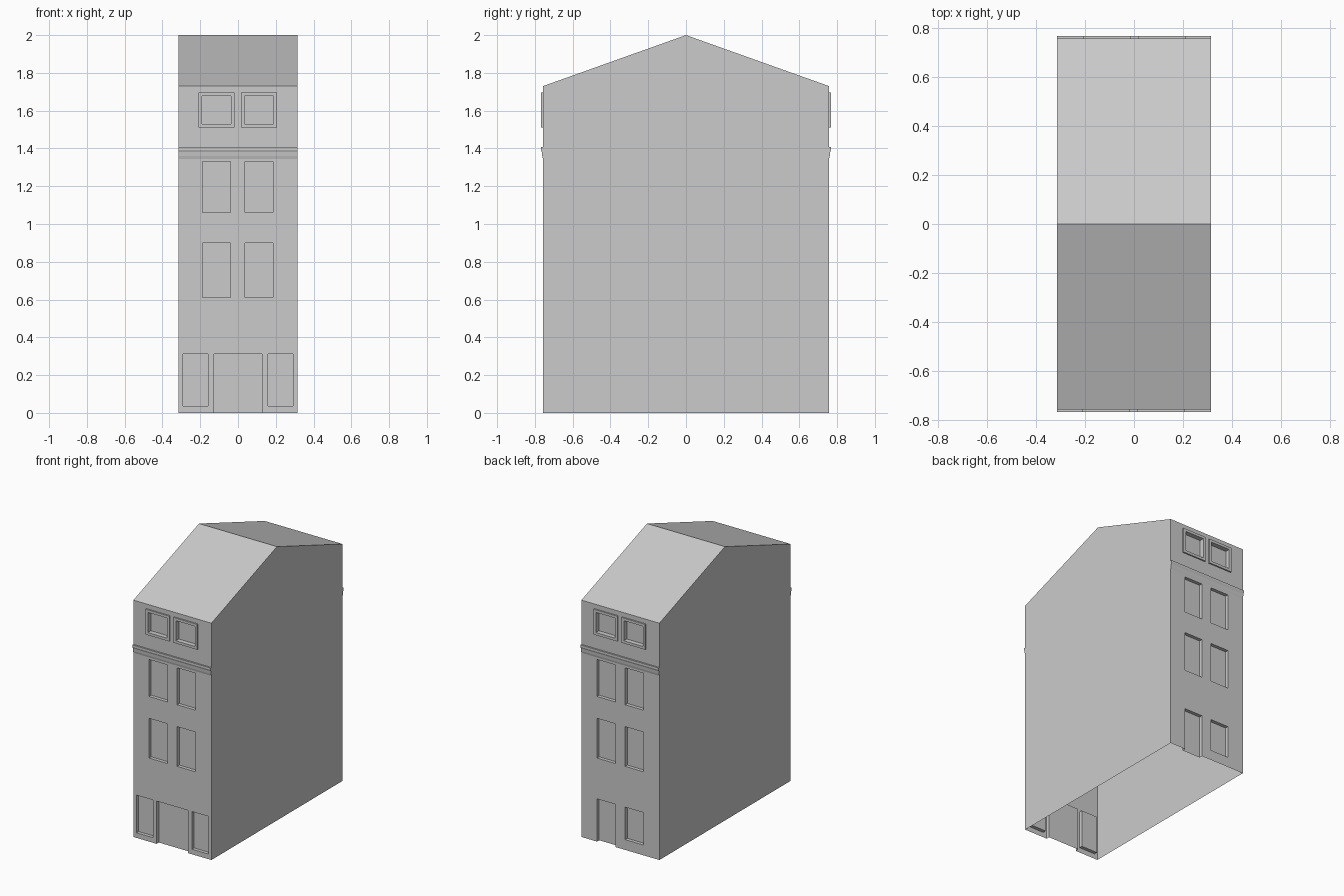
import bpy, bmesh
from math import pi
from mathutils import Matrix

if "Cube" in bpy.data.objects:
    bpy.data.objects.remove(bpy.data.objects["Cube"])

W, D, EAVE, RIDGE = 0.315, 0.757, 1.73, 2.0   # half width, half depth, heights
RECESS, PROUD = 0.025, 0.010                  # reveal depth, frame projection


def finish(name, bm, turned=False, tidy=False):
    bmesh.ops.remove_doubles(bm, verts=bm.verts, dist=1e-5)
    if tidy:
        bmesh.ops.recalc_face_normals(bm, faces=bm.faces)
    if turned:
        bm.transform(Matrix.Rotation(pi, 4, 'Z'))
    mesh = bpy.data.meshes.new(name)
    bm.to_mesh(mesh)
    bm.free()
    obj = bpy.data.objects.new(name, mesh)
    bpy.context.collection.objects.link(obj)
    return obj


def face(bm, pts):
    return bm.faces.new([bm.verts.new(p) for p in pts])


def loop(rect, y):
    x0, x1, z0, z1 = rect
    return [(x0, y, z0), (x1, y, z0), (x1, y, z1), (x0, y, z1)]


def bridge(bm, a, b, skip_bottom=False):
    for i in range(4):
        if i == 0 and skip_bottom:
            continue
        j = (i + 1) % 4
        face(bm, [a[i], a[j], b[j], b[i]])


# Flat wall with recessed openings, built facing -y
def facade(name, openings, turned):
    bm = bmesh.new()
    xs = sorted({-W, W, *(v for o in openings for v in o[:2])})
    zs = sorted({0, EAVE, *(v for o in openings for v in o[2:])})
    for x0, x1 in zip(xs, xs[1:]):
        for z0, z1 in zip(zs, zs[1:]):
            cx, cz = (x0 + x1) / 2, (z0 + z1) / 2
            if not any(o[0] < cx < o[1] and o[2] < cz < o[3] for o in openings):
                face(bm, loop((x0, x1, z0, z1), -D))
    for o in openings:
        bridge(bm, loop(o, -D), loop(o, -D + RECESS), o[2] == 0)
        face(bm, loop(o, -D + RECESS))
    finish(name, bm, turned)


# Raised surround around an attic window
def window_frame(name, inner, turned):
    bm = bmesh.new()
    b = 0.019
    outer = (inner[0] - b, inner[1] + b, inner[2] - b, inner[3] + b)
    bridge(bm, loop(outer, -D), loop(outer, -D - PROUD))
    bridge(bm, loop(outer, -D - PROUD), loop(inner, -D - PROUD))
    bridge(bm, loop(inner, -D - PROUD), loop(inner, -D))
    finish(name, bm, turned)


# Moulded band across the facade
def cornice(name, turned):
    bm = bmesh.new()
    prof = [(0, 1.345), (0.004, 1.36), (0.006, 1.38), (0.011, 1.392),
            (0.011, 1.407), (0, 1.407)]
    ring = [[(x, -D - p, z) for p, z in prof] for x in (-W, W)]
    for i in range(len(prof)):
        j = (i + 1) % len(prof)
        face(bm, [ring[0][i], ring[1][i], ring[1][j], ring[0][j]])
    for r in ring:
        face(bm, r)
    finish(name, bm, turned, tidy=True)


# Side gables and pitched roof
bm = bmesh.new()
gable = [(-D, 0), (D, 0), (D, EAVE), (0, RIDGE), (-D, EAVE)]
face(bm, [(W, y, z) for y, z in gable])
face(bm, [(-W, y, z) for y, z in reversed(gable)])
finish("side_walls", bm)
bm = bmesh.new()
for s in (-1, 1):
    face(bm, [(s * -W, s * D, EAVE), (s * -W, 0, RIDGE),
              (s * W, 0, RIDGE), (s * W, s * D, EAVE)])
finish("roof", bm)

# Window layout shared by both facades
columns = [(-0.189, -0.041), (0.038, 0.186)]
upper = [(*c, *r) for c in columns for r in ((0.61, 0.90), (1.06, 1.33))]
attic = [(-0.191, -0.037, 1.53, 1.677), (0.034, 0.188, 1.53, 1.677)]
ground = {
    "front": [(-0.29, -0.158, 0.037, 0.312), (-0.127, 0.128, 0, 0.312),
              (0.158, 0.29, 0.037, 0.312)],
    "back": [(*columns[0], 0, 0.312), (*columns[1], 0.075, 0.312)],
}
for side, turned in (("front", False), ("back", True)):
    facade(side + "_wall", ground[side] + upper + attic, turned)
    cornice(side + "_cornice", turned)
    for i, a in enumerate(attic):
        window_frame(f"{side}_attic_frame_{i + 1}", a, turned)
